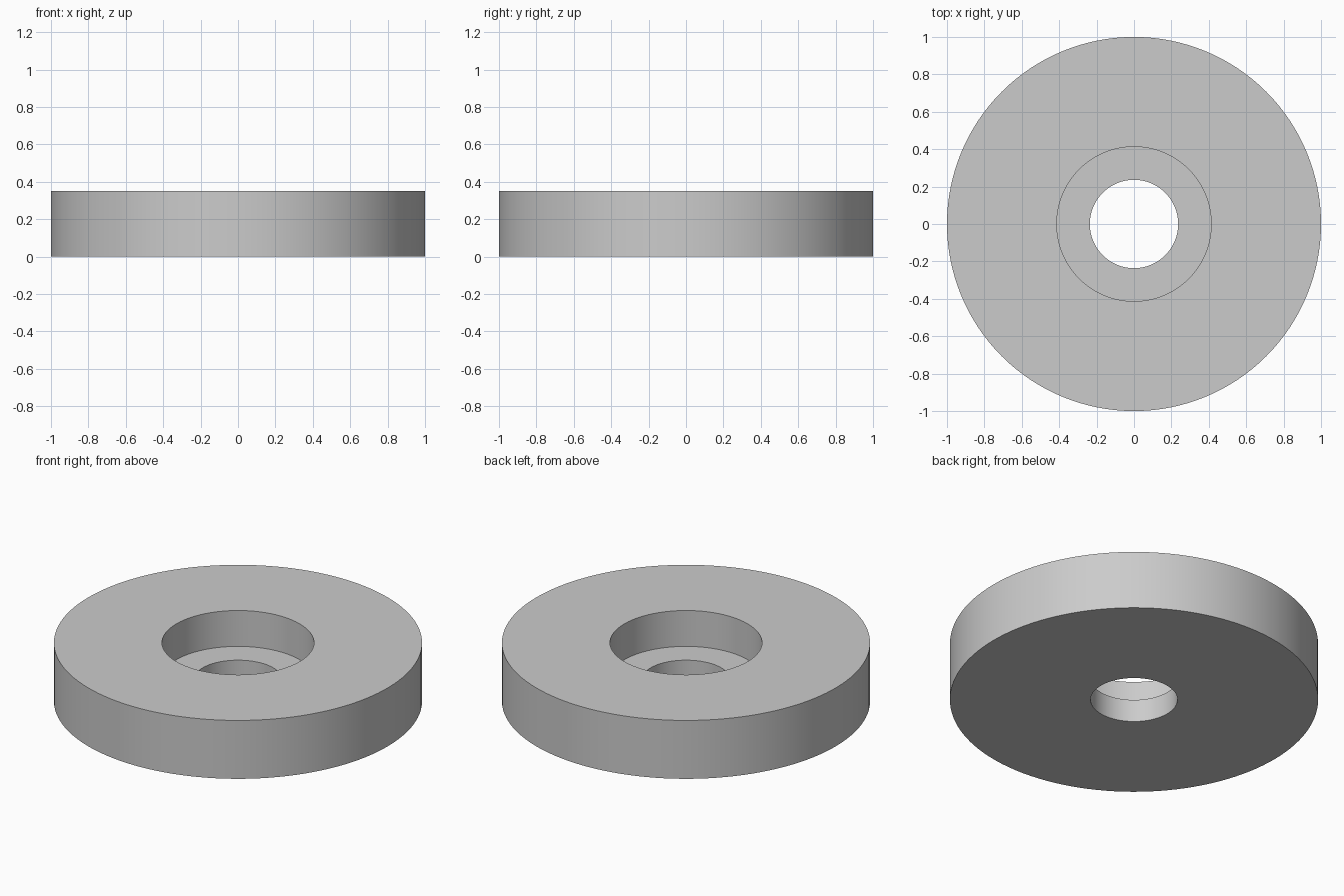
import bpy
import bmesh
import math

cube = bpy.data.objects.get("Cube")
if cube:
    bpy.data.objects.remove(cube, do_unlink=True)

SEGMENTS = 128
HEIGHT, LEDGE = 0.35, 0.135
OUTER, RECESS, BORE = 1.0, 0.413, 0.236

# Single plain grey
grey = bpy.data.materials.new("plain grey")
grey.use_nodes = True
colour = (0.6, 0.6, 0.6, 1)
grey.diffuse_color = colour
grey.node_tree.nodes["Principled BSDF"].inputs["Base Color"].default_value = colour

# Closed cross-section: outer wall, top, recess wall, ledge, bore
profile = [(OUTER, 0), (OUTER, HEIGHT), (RECESS, HEIGHT),
           (RECESS, LEDGE), (BORE, LEDGE), (BORE, 0)]

# Spin the cross-section round the z axis
bm = bmesh.new()
verts = [bm.verts.new((r, 0, z)) for r, z in profile]
edges = [bm.edges.new((verts[i - 1], verts[i])) for i in range(len(verts))]
bmesh.ops.spin(bm, geom=verts + edges, cent=(0, 0, 0), axis=(0, 0, 1),
               angle=math.tau, steps=SEGMENTS, use_merge=True)
bmesh.ops.remove_doubles(bm, verts=bm.verts, dist=0.0001)
bmesh.ops.recalc_face_normals(bm, faces=bm.faces)

mesh = bpy.data.meshes.new("counterbored_washer")
bm.to_mesh(mesh)
bm.free()
mesh.materials.append(grey)
washer = bpy.data.objects.new("counterbored_washer", mesh)
bpy.context.collection.objects.link(washer)

# Smooth walls with crisp rims
bpy.ops.object.select_all(action='DESELECT')
washer.select_set(True)
bpy.context.view_layer.objects.active = washer
bpy.ops.object.shade_smooth_by_angle(angle=math.radians(30))
